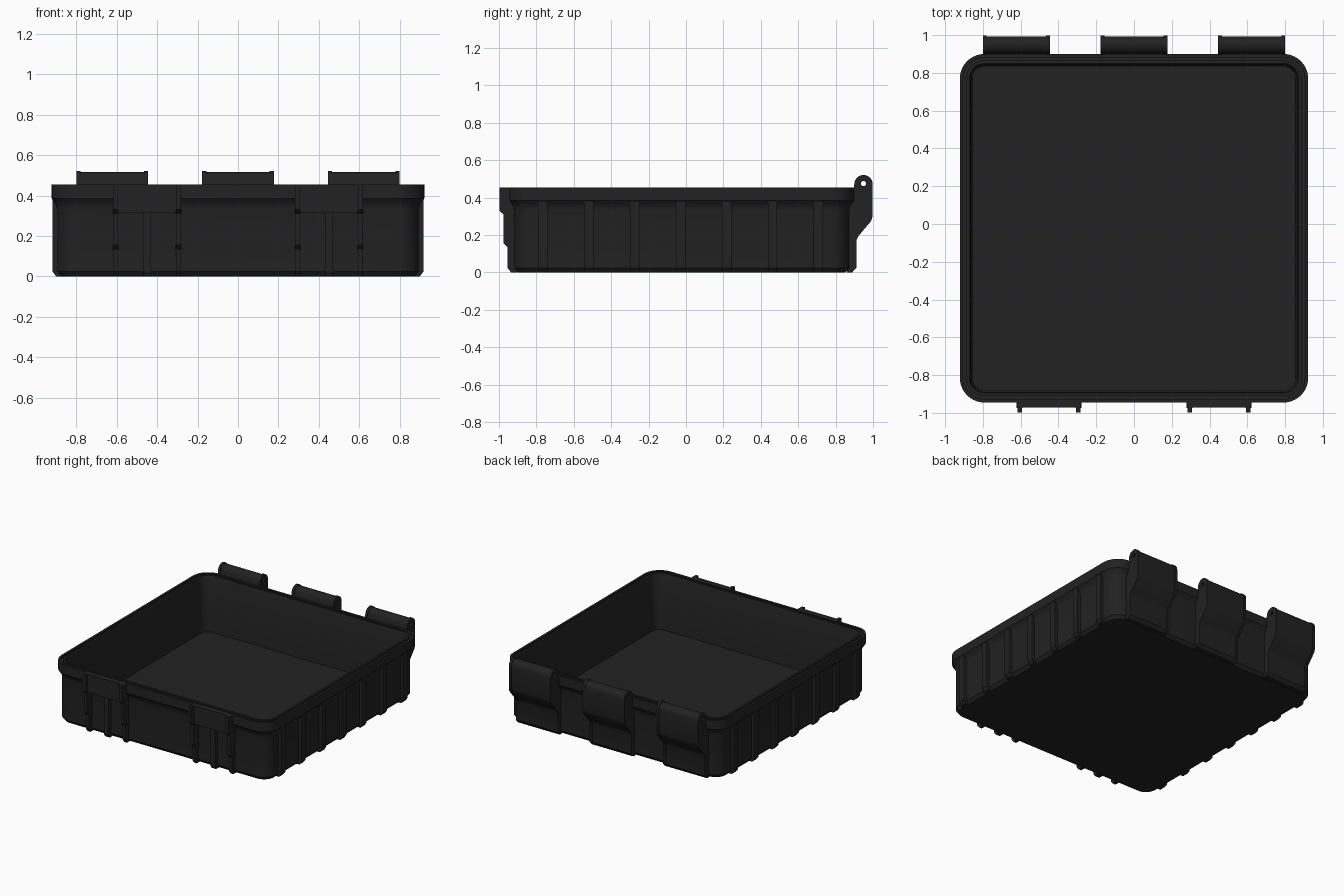
import bpy, bmesh, math
from mathutils import Vector

if "Cube" in bpy.data.objects:
    bpy.data.objects.remove(bpy.data.objects["Cube"])

black = bpy.data.materials.new("black_plastic")
black.diffuse_color = (0.016, 0.016, 0.016, 1)
black.use_nodes = True
black.node_tree.nodes["Principled BSDF"].inputs["Base Color"].default_value = black.diffuse_color

HX, Y0, Y1, R = 0.922, -0.945, 0.90, 0.13   # rim half width, front, back, corner radius


def finish(bm, name, smooth=False):
    bmesh.ops.recalc_face_normals(bm, faces=bm.faces[:])
    me = bpy.data.meshes.new(name)
    bm.to_mesh(me)
    bm.free()
    me.materials.append(black)
    ob = bpy.data.objects.new(name, me)
    bpy.context.collection.objects.link(ob)
    if smooth:
        bpy.ops.object.select_all(action='DESELECT')
        ob.select_set(True)
        bpy.context.view_layer.objects.active = ob
        bpy.ops.object.shade_smooth_by_angle(angle=math.radians(35))
    return ob


def prism(name, pts, axis, a, b, hole=None, smooth=False):
    """Extrude a (horizontal, z) profile along x or y, optionally with a hole loop."""
    bm = bmesh.new()
    place = (lambda h, z: (a, h, z)) if axis == 'x' else (lambda h, z: (h, a, z))
    edges = []
    for loop in [pts] + ([hole] if hole else []):
        vs = [bm.verts.new(place(*p)) for p in loop]
        edges += [bm.edges.new((vs[i - 1], vs[i])) for i in range(len(vs))]
    bmesh.ops.triangle_fill(bm, edges=edges, use_beauty=True)
    ext = bmesh.ops.extrude_face_region(bm, geom=bm.faces[:], use_keep_orig=True)
    move = Vector((b - a, 0, 0)) if axis == 'x' else Vector((0, b - a, 0))
    bmesh.ops.translate(bm, vec=move, verts=[g for g in ext['geom'] if isinstance(g, bmesh.types.BMVert)])
    return finish(bm, name, smooth)


def arc(cy, cz, r, a0, a1, n):
    return [(cy + r * math.cos(math.radians(a0 + (a1 - a0) * i / n)),
             cz + r * math.sin(math.radians(a0 + (a1 - a0) * i / n))) for i in range(n + 1)]


def ring(inset, z):
    """Rounded rectangle loop."""
    r = R - inset
    out = []
    for k, (cx, cy) in enumerate([(HX - R, Y1 - R), (R - HX, Y1 - R), (R - HX, Y0 + R), (HX - R, Y0 + R)]):
        out += [(x, y, z) for x, y in arc(cx, cy, r, 90 * k, 90 * k + 90, 10)]
    return out


# Tray: chamfered base, flared rim, seal groove, inner wall and floor
section = [(0.047, 0), (0.027, 0.025), (0.027, 0.33), (0.022, 0.355), (0.010, 0.372), (0, 0.385),
           (0, 0.455), (0.018, 0.455), (0.018, 0.44), (0.034, 0.44), (0.034, 0.455),
           (0.05, 0.455), (0.056, 0.44), (0.066, 0.03)]
bm = bmesh.new()
rings = [[bm.verts.new(p) for p in ring(*s)] for s in section]
for lo, hi in zip(rings, rings[1:]):
    for i in range(len(lo)):
        bm.faces.new((lo[i - 1], lo[i], hi[i], hi[i - 1]))
bm.faces.new(rings[0])
bm.faces.new(rings[-1])
finish(bm, "tray", True)

# Side ribs
for s in (-1, 1):
    prof = [(s * x, z) for x, z in [(0.86, 0), (0.9, 0), (0.919, 0.025), (0.919, 0.39), (0.88, 0.39)]]
    for i in range(7):
        y = -0.765 + i * 0.2455
        prism("side_rib", prof, 'y', y - 0.025, y + 0.025)


# Back hinges: lower block, sloped underside and drilled knuckle
def hinge_profile(d):
    c, r = 0.949, 0.049 - d
    return ([(0.86, 0.0), (0.888, 0.0), (0.912 - d, 0.025), (0.912 - d, 0.175), (0.922 - d, 0.195),
             (0.99 - d, 0.275), (0.998 - d, 0.30)]
            + arc(c, 0.472, r, 0, 180, 14) + [(0.895, 0.445), (0.86, 0.43)])


pin = arc(0.949, 0.475, 0.014, 0, 345, 23)
for cx in (-0.623, 0, 0.623):
    w = 0.177
    prism("hinge", hinge_profile(0.005), 'x', cx - w + 0.02, cx + w - 0.02, pin, True)
    for s in (-1, 1):
        prism("hinge_cheek", hinge_profile(0), 'x', cx + s * (w - 0.02), cx + s * w, pin, True)

# Front latch mounts: stepped rails, upper plate, middle rib
rail = [(-0.9, 0), (-0.935, 0), (-0.955, 0.025), (-0.955, 0.135), (-0.975, 0.155), (-0.975, 0.31),
        (-0.998, 0.33), (-0.998, 0.455), (-0.93, 0.455)]
plate = [(-0.91, 0.315), (-0.972, 0.315), (-0.972, 0.455), (-0.93, 0.455)]
mid = [(-0.9, 0), (-0.935, 0), (-0.95, 0.025), (-0.95, 0.32), (-0.9, 0.32)]
for s in (-1, 1):
    cx = s * 0.45
    prism("latch_plate", plate, 'x', cx - 0.15, cx + 0.15)
    prism("latch_middle_rib", mid, 'x', cx - 0.02, cx + 0.02)
    for t in (-1, 1):
        x = cx + t * 0.155
        prism("latch_rail", rail, 'x', x - 0.012, x + 0.012)
        # small pivot bosses beside the rails
        for z in (0.14, 0.32):
            y = -0.955 if z < 0.2 else -0.975
            prism("latch_boss", [(-0.91, z - 0.012), (y, z - 0.012), (y, z + 0.012), (-0.91, z + 0.012)],
                  'x', x - 0.016, x + 0.016)
